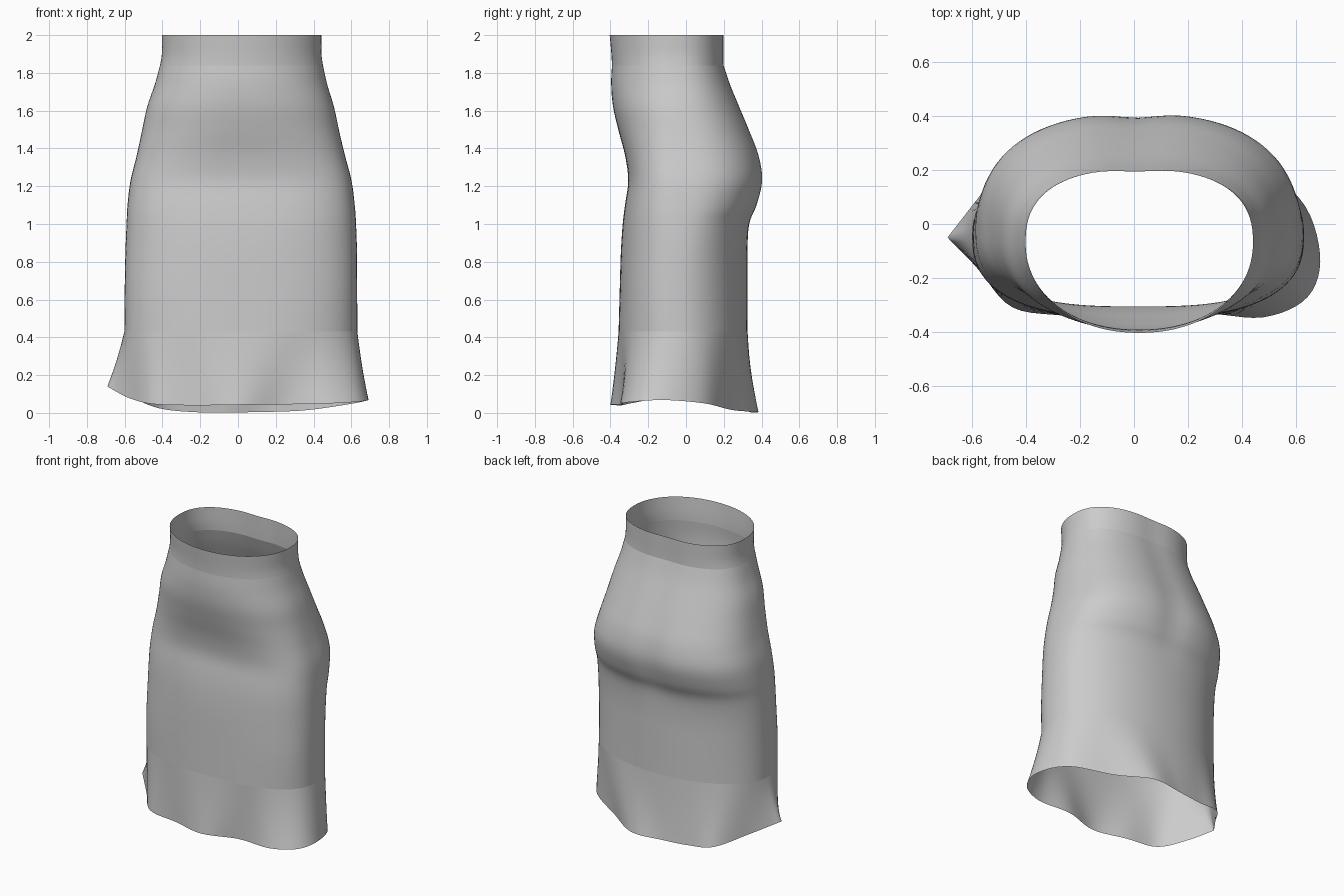
import bpy, bmesh, math
from mathutils import Vector

N = 96      # columns around the skirt; column 0 is the left side (-x)


def spline(pts, steps):
    """Smooth open curve through points of any dimension."""
    out = []
    for i in range(len(pts) - 1):
        p0, p1 = pts[max(i - 1, 0)], pts[i]
        p2, p3 = pts[i + 1], pts[min(i + 2, len(pts) - 1)]
        for s in range(steps):
            t = s / steps
            out.append([0.5 * (2*b + (c - a)*t + (2*a - 5*b + 4*c - d)*t*t
                               + (3*b - a - 3*c + d)*t**3)
                        for a, b, c, d in zip(p0, p1, p2, p3)])
    out.append(list(pts[-1]))
    return out


def ring(z, xl, xr, yf, yc, yb, nf, nb, dip):
    """Asymmetric rounded oval, counterclockwise from the left side."""
    pts = []
    mid, half = (xl + xr) / 2, (xr - xl) / 2
    for i in range(N):
        a = math.pi + 2 * math.pi * i / N
        c, s = math.cos(a), math.sin(a)
        n = nb if s > 0 else nf
        x = mid + half * math.copysign(abs(c) ** (2 / n), c)
        depth = yb - yc if s > 0 else yc - yf
        y = yc + depth * math.copysign(abs(s) ** (2 / n), s)
        if s > 0:   # shallow centre-back hollow
            y -= dip * math.exp(-((x - 0.01) / 0.1) ** 2)
        pts.append(Vector((x, y, z)))
    return pts


def loft(name, rings):
    """Skin a list of rings, bottom to top, into an open tube."""
    bm = bmesh.new()
    rows = [[bm.verts.new(p) for p in r] for r in rings]
    for lo, hi in zip(rows, rows[1:]):
        for i in range(N):
            j = (i + 1) % N
            bm.faces.new((lo[i], lo[j], hi[j], hi[i]))
    me = bpy.data.meshes.new(name)
    bm.to_mesh(me)
    bm.free()
    me.shade_smooth()
    ob = bpy.data.objects.new(name, me)
    bpy.context.collection.objects.link(ob)
    return ob


# Sections: z, left x, right x, front y, widest y, back y, front/back roundness, dip
body = [
    (0.43, -0.602, 0.632, -0.357, -0.04, 0.326, 2.5, 2.1, 0.0),
    (0.65, -0.600, 0.631, -0.351, -0.04, 0.325, 2.6, 2.1, 0.0),
    (0.85, -0.596, 0.630, -0.345, -0.03, 0.325, 2.6, 2.12, 0.0),
    (1.00, -0.590, 0.625, -0.335, -0.02, 0.338, 2.7, 2.22, 0.004),
    (1.10, -0.585, 0.618, -0.323, -0.01, 0.380, 2.8, 2.32, 0.012),
    (1.23, -0.569, 0.601, -0.306, 0.00, 0.410, 2.9, 2.42, 0.016),
    (1.36, -0.537, 0.567, -0.322, -0.01, 0.392, 2.7, 2.42, 0.014),
    (1.49, -0.509, 0.536, -0.356, -0.03, 0.343, 2.4, 2.4, 0.011),
    (1.62, -0.481, 0.508, -0.386, -0.05, 0.288, 2.25, 2.4, 0.009),
    (1.74, -0.440, 0.472, -0.396, -0.06, 0.238, 2.15, 2.45, 0.008),
    (1.84, -0.413, 0.450, -0.392, -0.07, 0.204, 2.1, 2.5, 0.008),
]
loft("skirt_body", [ring(*s) for s in spline(body, 4)])

# Waistband
band = [body[-1],
        (1.90, -0.403, 0.442, -0.395, -0.07, 0.203, 2.1, 2.5, 0.008),
        (2.00, -0.403, 0.442, -0.404, -0.07, 0.203, 2.1, 2.5, 0.008)]
loft("waistband", [ring(*s) for s in spline(band, 3)])

# Wavy hem outline, starting and ending at the sharp left point
hem = [
    (-0.692, -0.05, 0.14), (-0.58, -0.165, 0.08), (-0.45, -0.31, 0.047),
    (-0.23, -0.345, 0.04), (0.0, -0.40, 0.043), (0.24, -0.335, 0.045),
    (0.48, -0.346, 0.05), (0.645, -0.27, 0.06), (0.69, -0.11, 0.068),
    (0.61, 0.10, 0.05), (0.37, 0.245, 0.015), (0.15, 0.378, 0.005),
    (-0.07, 0.36, 0.003), (-0.25, 0.335, 0.005), (-0.42, 0.30, 0.025),
    (-0.56, 0.12, 0.08), (-0.692, -0.05, 0.14),
]
hem_ring = [Vector(p) for p in spline(hem, N // 16)[:-1]]
top_ring = ring(*body[0])

# Flounce: blends from the hem up to the seam, flaring downward
flounce = []
for k in range(11):
    t = k / 10
    w = (1 - t) * (0.72 + 0.28 * (1 - t))
    row = []
    for h, s in zip(hem_ring, top_ring):
        q = s.lerp(h, w)
        q.z = h.z + (s.z - h.z) * t
        row.append(q)
    flounce.append(row)
loft("flounce", flounce)
